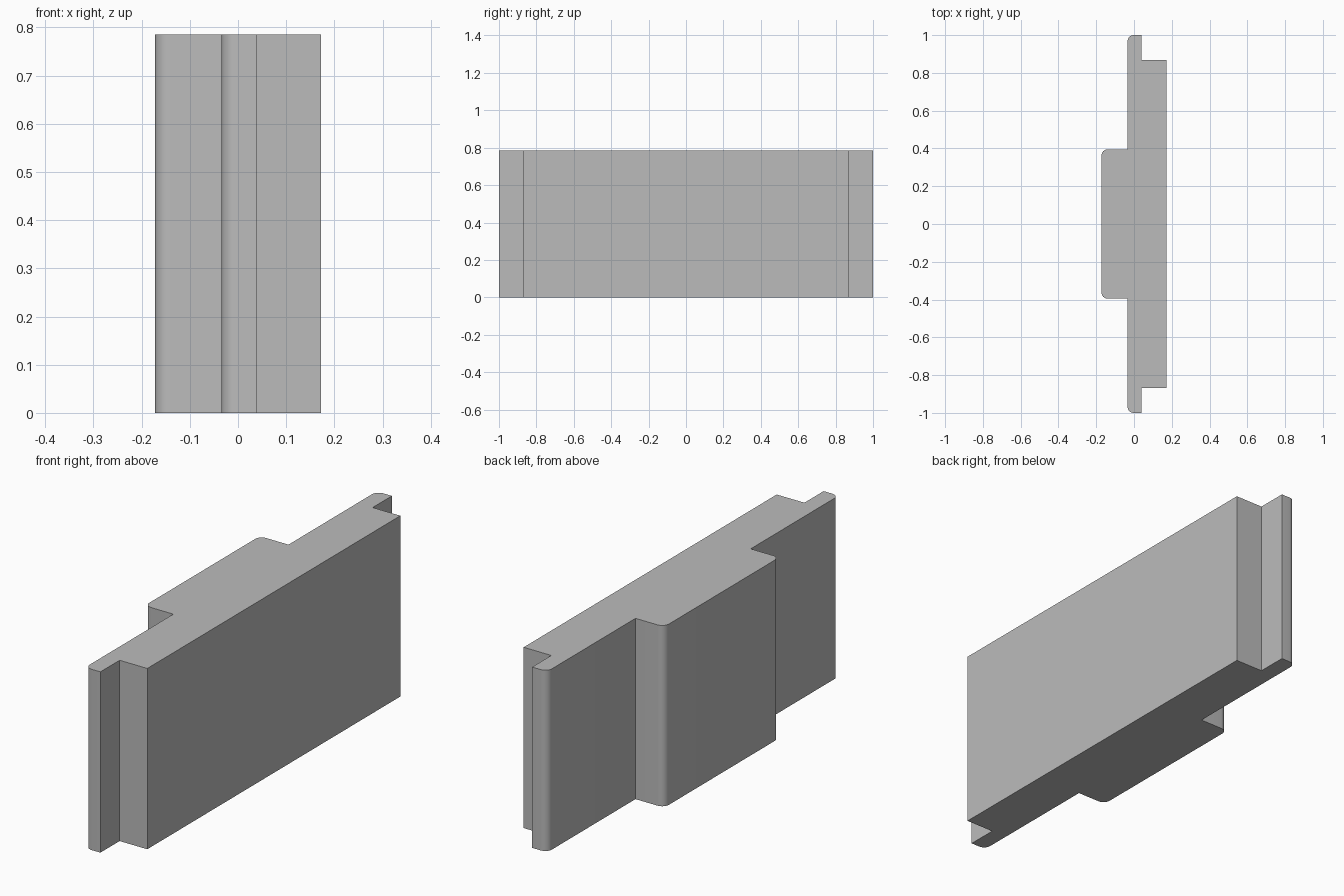
import bpy, bmesh
from math import sin, cos, pi

cube = bpy.data.objects.get("Cube")
if cube:
    bpy.data.objects.remove(cube, do_unlink=True)

HEIGHT = 0.785
RADIUS = 0.032
STEPS = 8

# Single flat grey
grey = bpy.data.materials.new("plain_grey")
grey.use_nodes = True
colour = (0.5, 0.5, 0.5, 1)
grey.diffuse_color = colour
grey.node_tree.nodes["Principled BSDF"].inputs["Base Color"].default_value = colour


def rounded_corner(x, y):
    """Quarter arc whose sharp corner would be at (x, y), facing -x and +y."""
    cx, cy = x + RADIUS, y - RADIUS
    angles = [pi / 2 + pi / 2 * i / STEPS for i in range(STEPS + 1)]
    return [(cx + RADIUS * cos(a), cy + RADIUS * sin(a)) for a in angles]


# Half of the plan outline: stepped edge, thin lip, raised centre pad
half = [(0.172, 0.868), (0.039, 0.868), (0.039, 1.0)]
half += rounded_corner(-0.034, 1.0)
half += [(-0.034, 0.395)]
half += rounded_corner(-0.172, 0.395)
outline = half + [(x, -y) for x, y in reversed(half)]

# Extrude the outline upward
bm = bmesh.new()
base = bm.faces.new([bm.verts.new((x, y, 0)) for x, y in outline])
result = bmesh.ops.extrude_face_region(bm, geom=[base], use_keep_orig=True)
top = [v for v in result["geom"] if isinstance(v, bmesh.types.BMVert)]
bmesh.ops.translate(bm, verts=top, vec=(0, 0, HEIGHT))
bmesh.ops.recalc_face_normals(bm, faces=bm.faces)

mesh = bpy.data.meshes.new("stepped_panel")
bm.to_mesh(mesh)
bm.free()
mesh.materials.append(grey)
panel = bpy.data.objects.new("stepped_panel", mesh)
bpy.context.collection.objects.link(panel)

# Smooth the rounded edges, keep the rest sharp
bpy.ops.object.select_all(action="DESELECT")
panel.select_set(True)
bpy.context.view_layer.objects.active = panel
bpy.ops.object.shade_smooth_by_angle(angle=pi / 6)
